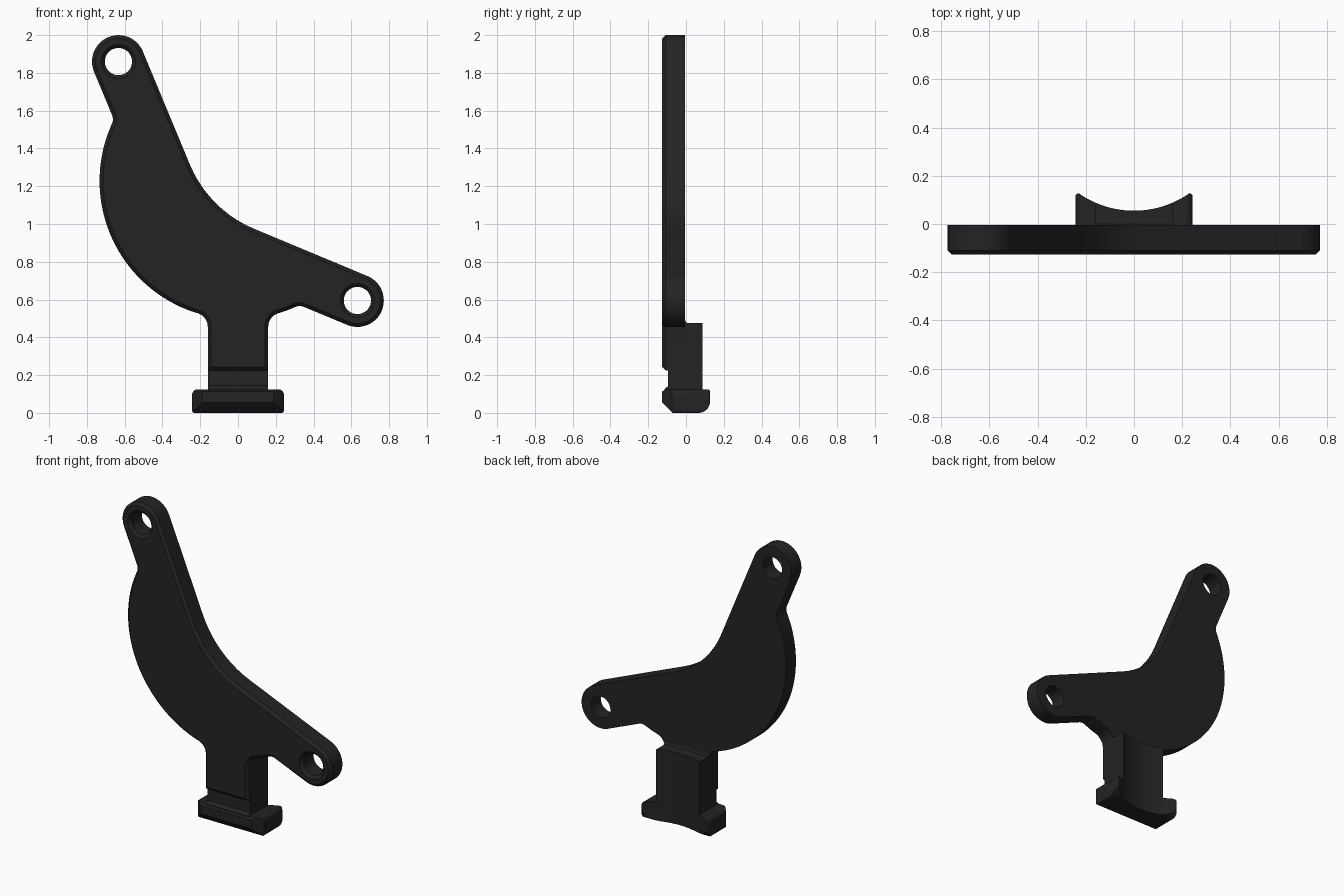
import bpy, bmesh, math
from mathutils import Vector

if "Cube" in bpy.data.objects:
    bpy.data.objects.remove(bpy.data.objects["Cube"])

black = bpy.data.materials.new("matte_black")
black.diffuse_color = (0.017, 0.017, 0.017, 1)
black.use_nodes = True
black.node_tree.nodes["Principled BSDF"].inputs["Base Color"].default_value = black.diffuse_color


def arc(cx, cy, r, a0, a1, n):
    """Points along a circular arc, angles in degrees."""
    out = []
    for i in range(n + 1):
        a = math.radians(a0 + (a1 - a0) * i / n)
        out.append((cx + r * math.cos(a), cy + r * math.sin(a)))
    return out


def rounded(points, n=8):
    """Replace each (x, y, radius) corner by a fillet; (x, y) stays sharp."""
    out = []
    for i, p in enumerate(points):
        c = Vector(p[:2])
        if len(p) == 2:
            out.append(c)
            continue
        u = (Vector(points[i - 1][:2]) - c).normalized()
        v = (Vector(points[(i + 1) % len(points)][:2]) - c).normalized()
        half = u.angle(v) / 2
        centre = c + (u + v).normalized() * p[2] / math.sin(half)
        t = p[2] / math.tan(half)
        a = c + u * t - centre
        b = c + v * t - centre
        a0 = math.atan2(a.y, a.x)
        sweep = math.atan2(a.x * b.y - a.y * b.x, a.dot(b))
        for k in range(n + 1):
            g = a0 + sweep * k / n
            out.append(centre + Vector((math.cos(g), math.sin(g))) * p[2])
    return out


def inset(points, d):
    """Offset a counterclockwise outline inwards."""
    out = []
    for i, p in enumerate(points):
        e = (p - points[i - 1]).normalized()
        f = (points[(i + 1) % len(points)] - p).normalized()
        n1, n2 = Vector((-e.y, e.x)), Vector((-f.y, f.x))
        out.append(p + (n1 + n2) * d / (1 + n1.dot(n2)))
    return out


def loft(name, rings):
    """Closed solid through matching rings of 3D points."""
    bm = bmesh.new()
    vs = [[bm.verts.new(p) for p in r] for r in rings]
    n = len(vs[0])
    for a, b in zip(vs, vs[1:]):
        for i in range(n):
            bm.faces.new((a[i], a[(i + 1) % n], b[(i + 1) % n], b[i]))
    bm.faces.new(vs[0][::-1])
    bm.faces.new(vs[-1])
    bmesh.ops.recalc_face_normals(bm, faces=bm.faces)
    me = bpy.data.meshes.new(name)
    bm.to_mesh(me)
    bm.free()
    ob = bpy.data.objects.new(name, me)
    bpy.context.collection.objects.link(ob)
    me.materials.append(black)
    return ob


def prism(name, points, axis, lo, hi):
    """Extrude a 2D profile along x (y, z), y (x, z) or z (x, y)."""
    place = {"x": lambda p, h: (h, p[0], p[1]),
             "y": lambda p, h: (p[0], h, p[1]),
             "z": lambda p, h: (p[0], p[1], h)}[axis]
    return loft(name, [[place(p, h) for p in points] for h in (lo, hi)])


def boolean(ob, tool, operation):
    m = ob.modifiers.new("cut", "BOOLEAN")
    m.object, m.operation, m.solver = tool, operation, "EXACT"
    bpy.context.view_layer.objects.active = ob
    bpy.ops.object.modifier_apply(modifier=m.name)
    bpy.data.objects.remove(tool)


def smooth(ob):
    bpy.ops.object.select_all(action="DESELECT")
    ob.select_set(True)
    bpy.context.view_layer.objects.active = ob
    bpy.ops.object.shade_smooth_by_angle(angle=math.radians(30))


# Two-armed plate with round belly and stem, chamfered on its front edge
FRONT, BACK, CH = -0.127, -0.005, 0.018
HOLES = ((-0.633, 1.86), (0.632, 0.595))
BELLY = (0, 1.228, 0.733)
outline = rounded(
    [(-0.16, 0.225), (0.16, 0.225), (0.16, 0.511, 0.075)]
    + arc(*BELLY, -70, -66.5, 1)
    + [(0.325, 0.571, 0.06)]
    + arc(*HOLES[1], 0.14, -112.6, 67.4, 24)
    + [(-0.155, 1.075, 0.63)]
    + arc(*HOLES[0], 0.14, 22.6, 202.6, 24)
    + [(-0.657, 1.553, 0.06)]
    + arc(*BELLY, 156.5, 250, 40)
    + [(-0.16, 0.511, 0.075)], 10)
small = inset(outline, CH)
plate = loft("plate", [[(p.x, BACK, p.y) for p in outline],
                       [(p.x, FRONT + CH, p.y) for p in outline],
                       [(p.x, FRONT, p.y) for p in small]])

# Bolt holes with a countersunk front rim
for cx, cz in HOLES:
    rings = []
    for y, r in ((0.05, 0.072), (FRONT + CH, 0.072), (FRONT - 0.002, 0.092)):
        rings.append([(x, y, z) for x, z in arc(cx, cz, r, 0, 352.5, 47)])
    boolean(plate, loft("hole_cutter", rings), "DIFFERENCE")
smooth(plate)

# Hollow back shared by the stem and the foot
R, CY = 0.40, 0.455


def hollow(half):
    a = math.degrees(math.asin(half / R))
    return arc(0, CY, R, -90 + a, -90 - a, 24)


# Stem block behind the plate, with a fillet under the plate and a front ledge
stem = prism("stem", [(-0.115, 0.1), (0.15, 0.1), (0.15, 0.475), (0.012, 0.475),
                      (0.0, 0.479), (-0.005, 0.492), (-0.06, 0.492), (-0.095, 0.3),
                      (-0.095, 0.142), (-0.115, 0.125)], "x", -0.3, 0.3)
plan = [(-0.159, -0.2), (0.159, -0.2)] + hollow(0.159)
boolean(stem, prism("plan", plan, "z", -0.1, 0.6), "INTERSECT")
smooth(stem)

# Foot: side profile trimmed by its plan and front shapes
foot = prism("foot", rounded([(-0.072, 0), (0.127, 0, 0.06), (0.127, 0.125, 0.012),
                              (-0.11, 0.125), (-0.127, 0.112), (-0.127, 0.055)]),
             "x", -0.3, 0.3)
plan = rounded([(-0.19, -0.2), (-0.19, -0.127), (0.19, -0.127), (0.243, -0.075),
                (0.243, 0.13, 0.012)] + hollow(0.228)
               + [(-0.243, 0.13, 0.012), (-0.243, -0.075), (-0.19, -0.127)][:2], 4)[1:]
boolean(foot, prism("plan", plan, "z", -0.1, 0.3), "INTERSECT")
face = rounded([(-0.243, 0, 0.012), (0.243, 0, 0.012),
                (0.243, 0.125, 0.03), (-0.243, 0.125, 0.03)])
boolean(foot, prism("face", face, "y", -0.3, 0.3), "INTERSECT")
smooth(foot)
